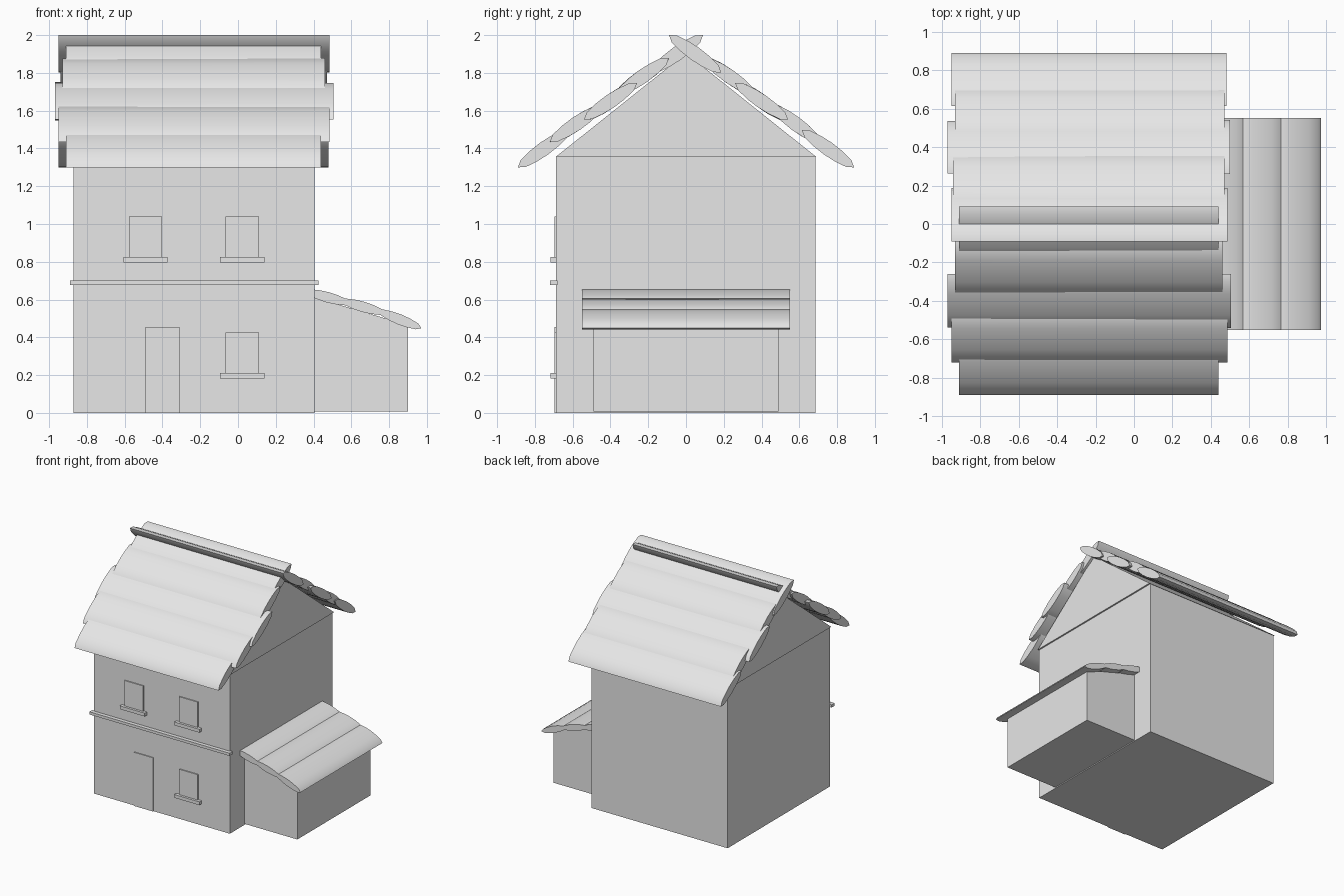
import bpy, bmesh, math, random
from mathutils import Vector

random.seed(4)
if "Cube" in bpy.data.objects:
    bpy.data.objects.remove(bpy.data.objects["Cube"])

# Single plaster colour
GREY = (0.8, 0.8, 0.8, 1)
plaster = bpy.data.materials.new("pale_grey")
plaster.use_nodes = True
plaster.diffuse_color = GREY
plaster.node_tree.nodes["Principled BSDF"].inputs["Base Color"].default_value = GREY


def loft(name, ring_a, ring_b, smooth=False):
    """Closed solid between two matching outlines."""
    bm = bmesh.new()
    a = [bm.verts.new(p) for p in ring_a]
    b = [bm.verts.new(p) for p in ring_b]
    bm.faces.new(a)
    bm.faces.new(b[::-1])
    n = len(a)
    for i in range(n):
        j = (i + 1) % n
        bm.faces.new((a[i], b[i], b[j], a[j]))
    bmesh.ops.recalc_face_normals(bm, faces=bm.faces)
    mesh = bpy.data.meshes.new(name)
    bm.to_mesh(mesh)
    bm.free()
    obj = bpy.data.objects.new(name, mesh)
    bpy.context.collection.objects.link(obj)
    mesh.materials.append(plaster)
    if smooth:
        bpy.ops.object.select_all(action='DESELECT')
        obj.select_set(True)
        bpy.context.view_layer.objects.active = obj
        bpy.ops.object.shade_smooth_by_angle(angle=math.radians(35))
    return obj


def box(name, x, y, z):
    rect = [(x[0], y[0]), (x[1], y[0]), (x[1], y[1]), (x[0], y[1])]
    return loft(name, [(*p, z[0]) for p in rect], [(*p, z[1]) for p in rect])


def lens(centre, along, length, thick, tilt):
    """Flattened, pointed plank outline in a 2D plane."""
    u = Vector((math.cos(along + tilt), math.sin(along + tilt)))
    v = Vector((-u.y, u.x))
    half = [(-0.5, 0), (-0.4, 0.3), (-0.2, 0.45), (0, 0.5), (0.2, 0.45), (0.4, 0.3)]
    shape = half + [(-s, -t) for s, t in half]
    return [centre + u * s * length + v * t * thick for s, t in shape]


# Main house body and gable
box("house_walls", (-0.87, 0.405), (-0.688, 0.685), (0, 1.355))
gable = [(-0.69, 1.355), (0.69, 1.355), (0, 1.905)]
loft("gable", [(-0.88, *p) for p in gable], [(0.418, *p) for p in gable])

# Roof planks, listed from eave to ridge as x ranges
ROWS = {
    "front": [(-0.91, 0.44), (-0.95, 0.485), (-0.97, 0.505), (-0.93, 0.46), (-0.91, 0.44)],
    "back": [(-0.95, 0.48), (-0.93, 0.47), (-0.97, 0.5), (-0.94, 0.47), (-0.95, 0.485)],
}
eave, tip = Vector((-0.89, 1.3)), Vector((0.09, 2.0))
slope = (tip - eave).normalized()
pitch = math.atan2(slope.y, slope.x)
normal = Vector((-slope.y, slope.x))
PLANK = 0.34
step = ((tip - eave).length - PLANK) / 4
for side, sign in (("front", 1), ("back", -1)):
    for i, (x0, x1) in enumerate(ROWS[side]):
        lift = 0.008 if i in (1, 3) else 0
        centre = eave + slope * (PLANK / 2 + step * i) + normal * lift
        ends = []
        for x in (x0, x1):
            tilt = random.uniform(-0.03, 0.03) if 0 < i < 4 else 0
            ring = lens(centre, pitch, PLANK, 0.075, tilt)
            ends.append([(x, p.x * sign, p.y) for p in ring])
        loft(f"{side}_roof_plank_{i + 1}", *ends, smooth=True)

# Side shed with sloping top
shed = [(0.39, 0.008), (0.9, 0.008), (0.9, 0.465), (0.39, 0.615)]
loft("shed_walls", [(x, -0.49, z) for x, z in shed], [(x, 0.49, z) for x, z in shed])
for i, (x, z, tilt) in enumerate([(0.475, 0.612, 0.03), (0.66, 0.562, 0.02), (0.855, 0.495, -0.08)]):
    ring = lens(Vector((x, z)), -0.3, 0.25, 0.055, tilt)
    loft(f"shed_roof_plank_{i + 1}", [(p.x, -0.55, p.y) for p in ring],
         [(p.x, 0.55, p.y) for p in ring], smooth=True)

# Door, windows with sills, and the ledge between floors
box("door", (-0.49, -0.31), (-0.696, -0.68), (0, 0.455))
for name, x, z in (("upper_right_window", -0.49, 0.825),
                   ("upper_left_window", 0.022, 0.825),
                   ("lower_window", 0.022, 0.21)):
    box(name, (x - 0.088, x + 0.088), (-0.697, -0.68), (z, z + 0.215))
    box(name + "_sill", (x - 0.117, x + 0.117), (-0.717, -0.68), (z - 0.028, z))
box("floor_ledge", (-0.89, 0.425), (-0.72, -0.68), (0.677, 0.7))
